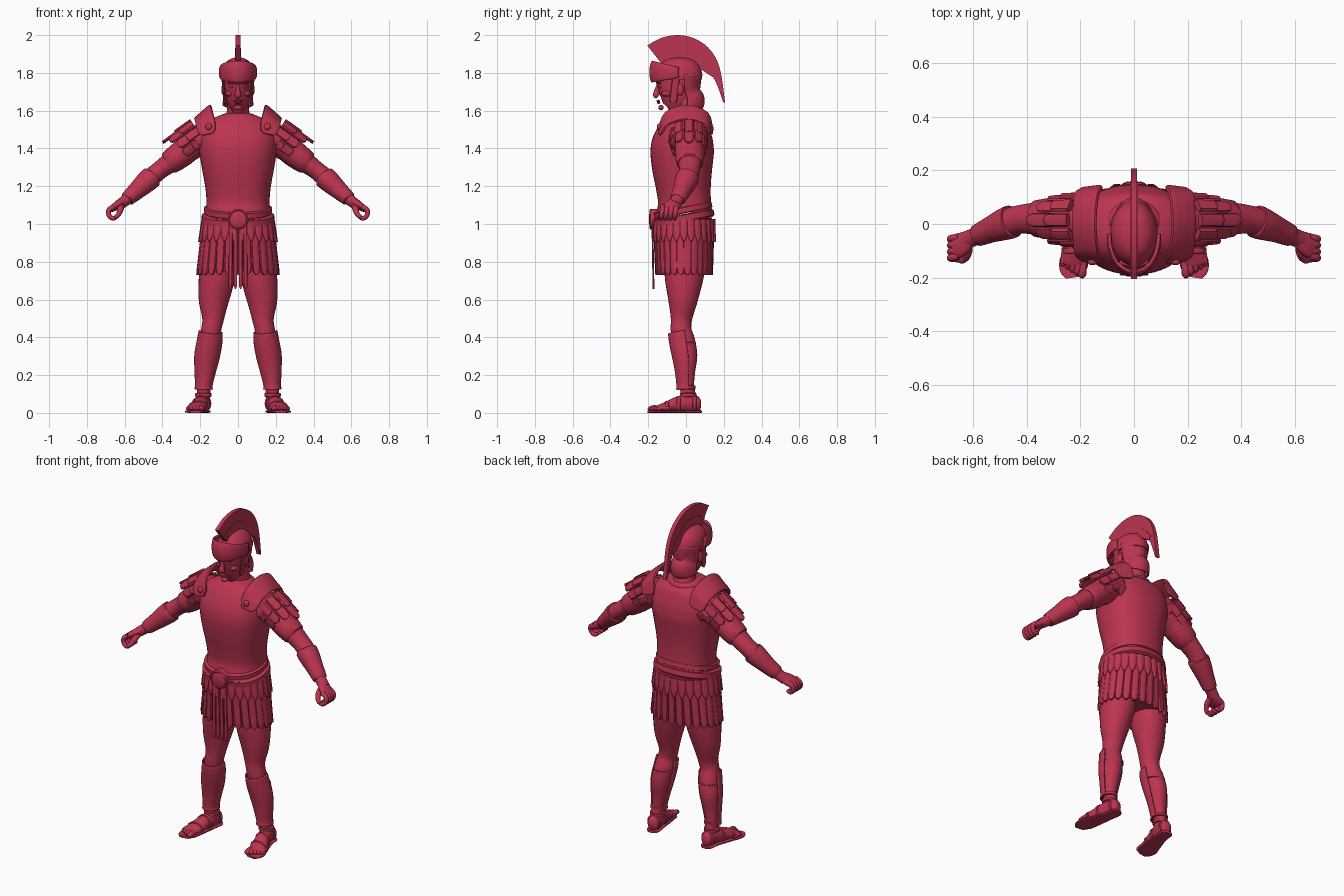
import bpy, bmesh
from math import sin, cos, pi, radians
from mathutils import Vector

X, Y, Z = Vector((1, 0, 0)), Vector((0, 1, 0)), Vector((0, 0, 1))
MAT = bpy.data.materials.new("crimson")
MAT.diffuse_color = (0.5, 0.035, 0.08, 1)


def spline(pts, step):
    if step == 1 or len(pts) < 3:
        return [list(p) for p in pts]
    out = []
    for i in range(len(pts) - 1):
        a, b, c, d = pts[max(i - 1, 0)], pts[i], pts[i + 1], pts[min(i + 2, len(pts) - 1)]
        for k in range(step):
            t = k / step
            out.append([q + .5 * t * (r - p + t * (2*p - 5*q + 4*r - s + t * (3*(q - r) + s - p)))
                        for p, q, r, s in zip(a, b, c, d)])
    return out + [list(pts[-1])]


# loft of (super)ellipse sections (x, y, z, radius along side, other radius)
def tube(secs, side=X, n=28, step=4, p=2, arc=None):
    secs = spline(secs, step)
    cen = [Vector(s[:3]) for s in secs]
    m = n + 1 if arc else n
    a0, a1 = arc or (0, 2 * pi)
    verts, faces = [], []
    for i, s in enumerate(secs):
        t = (cen[min(i + 1, len(cen) - 1)] - cen[max(i - 1, 0)]).normalized()
        a = (side - t * side.dot(t)).normalized()
        b = t.cross(a)
        for k in range(m):
            w = a0 + (a1 - a0) * k / n
            c, d = cos(w), sin(w)
            u = (1 if c > 0 else -1) * abs(c) ** (2 / p)
            v = (1 if d > 0 else -1) * abs(d) ** (2 / p)
            verts.append(cen[i] + a * u * abs(s[3]) + b * v * abs(s[4]))
    for i in range(len(secs) - 1):
        for k in range(n):
            j = (k + 1) % m
            faces.append((i*m + k, i*m + j, i*m + m + j, i*m + m + k))
    if not arc:
        faces += [tuple(range(m)), tuple(range(len(verts) - m, len(verts)))]
    return verts, faces


def ball(x, y, z, rx, ry, rz):
    return tube([(x, y, z + rz * sin(w), rx * cos(w) + 1e-4, ry * cos(w) + 1e-4)
                 for w in (radians(-90 + 18 * i) for i in range(11))], n=16, step=1)


def strip(top, bot, w, th, side, point=.6):
    f = lambda t, k: (*top.lerp(bot, t), w * k, th)
    return tube([f(0, 1), f(.5, 1), f(.86, 1), f(.95, point), f(1, .2)], side, 10, 1, 2.6)


def build(name, parts, mirror=False, solid=0):
    bm = bmesh.new()
    for vs, fs in parts:
        bv = [bm.verts.new(v) for v in vs]
        for f in fs:
            bm.faces.new([bv[i] for i in f])
    bmesh.ops.recalc_face_normals(bm, faces=bm.faces)
    me = bpy.data.meshes.new(name)
    bm.to_mesh(me)
    bm.free()
    me.materials.append(MAT)
    ob = bpy.data.objects.new(name, me)
    bpy.context.collection.objects.link(ob)
    bpy.ops.object.select_all(action='DESELECT')
    ob.select_set(True)
    bpy.context.view_layer.objects.active = ob
    bpy.ops.object.shade_smooth_by_angle(angle=radians(40))
    if solid:
        md = ob.modifiers.new("thickness", 'SOLIDIFY')
        md.thickness, md.offset = solid, 0
    if mirror:
        ob.modifiers.new("mirror", 'MIRROR')
    return ob


# torso armour with neck rim and lower rim
build("cuirass", [
    tube([(0, -.008, 1.06, .172, .148), (0, -.008, 1.12, .167, .14), (0, -.014, 1.2, .174, .146),
          (0, -.02, 1.3, .192, .16), (0, -.02, 1.39, .206, .168), (0, -.012, 1.46, .208, .156),
          (0, -.004, 1.52, .188, .13), (0, 0, 1.555, .135, .108), (0, .003, 1.575, .085, .08)], n=40, p=2.3),
    tube([(0, 0, 1.55, .1, .09), (0, .002, 1.568, .1, .09), (0, .003, 1.582, .08, .076)])])
build("arm_hole_rim", [tube([(.165, .01, 1.455, .09, .105), (.2, .01, 1.43, .088, .1), (.21, .01, 1.42, .08, .09)],
                            Vector((1, 0, 1)))], True)

# belts, buckle and hanging straps
build("belts", [tube([(0, -.014, 1.055, .17, .15), (0, -.015, 1.06, .18, .158), (0, -.02, 1.085, .18, .158),
                      (0, -.021, 1.09, .165, .15)], n=40, step=1, p=2.2),
                tube([(0, -.011, 1.01, .18, .15), (0, -.012, 1.016, .192, .166), (0, -.018, 1.046, .192, .166),
                      (0, -.019, 1.052, .17, .15)], n=40, step=1, p=2.2)])
build("buckle_disc", [tube([(0, -.15, 1.025, .055, .055), (0, -.188, 1.025, .055, .055), (0, -.193, 1.025, .048, .048),
                            (0, -.19, 1.025, .044, .044), (0, -.197, 1.025, .02, .02)], step=1)])
build("hanging_straps", [strip(Vector((x, -.178, 1.01)), Vector((x * 1.08, -.172, .655)), .0095, .005, X, .95)
                         for x in (-.038, -.0127, .0127, .038)])

# skirt: closed lining, long strips, short pointed tongues
build("skirt_lining", [tube([(0, -.012, 1.03, .172, .15), (0, -.01, .9, .19, .148), (0, -.01, .75, .2, .134)], n=40)])
long_strips, tongues = [], []
for i in range(26):
    w = 2 * pi * (i + .5) / 26
    c, s = cos(w), sin(w)
    tan = Vector((-.2 * s, .145 * c, 0))
    long_strips.append(strip(Vector((.178*c, -.012 + .153*s, 1.02)), Vector((.212*c, -.01 + .142*s, .73)),
                             .0215, .011, tan, .85))
    w += pi / 26
    c, s = cos(w), sin(w)
    tan = Vector((-.2 * s, .145 * c, 0))
    top, bot = Vector((.186*c, -.012 + .16*s, 1.025)), Vector((.204*c, -.011 + .163*s, .905))
    tongues.append(tube([(*top.lerp(bot, t), .022 * k, .008) for t, k in
                         ((0, 1), (.5, 1), (.7, .85), (.87, .5), (1, .1))], tan, 10, 1))
build("skirt_strips", long_strips)
build("skirt_tongues", tongues)

# arms with cuffs
AX = Vector((1, 0, 1))
build("arm", [tube([(.13, .015, 1.47, .06, .08), (.2, .02, 1.445, .078, .088), (.28, .02, 1.385, .068, .076),
                    (.36, .02, 1.325, .054, .062), (.42, .018, 1.28, .048, .054), (.47, .005, 1.238, .05, .053),
                    (.53, -.018, 1.182, .043, .044), (.59, -.045, 1.13, .031, .034), (.63, -.062, 1.1, .028, .034)], AX)],
      True)
build("forearm_guard", [tube([(.455, .01, 1.25, .045, .05), (.457, .009, 1.248, .059, .062), (.49, -.003, 1.219, .057, .059),
                              (.54, -.023, 1.173, .047, .048), (.585, -.043, 1.134, .039, .041),
                              (.587, -.044, 1.132, .03, .03)], AX, step=2)], True)
build("tunic_sleeve", [tube([(.25, .02, 1.41, .07, .08), (.3, .02, 1.37, .071, .079), (.365, .02, 1.322, .062, .069),
                             (.368, .02, 1.32, .05, .06)], AX, step=2)], True)

# hands curled into a loose grip
hand = [tube([(.605, -.05, 1.118, .024, .03), (.64, -.072, 1.098, .022, .043), (.67, -.086, 1.08, .016, .045),
              (.68, -.088, 1.072, .008, .03)], AX)]
for y in (-.05, -.074, -.098, -.121):
    hand.append(tube([(.655, y, 1.092, .014, .014), (.683, y - .004, 1.075, .0135, .0135), (.684, y - .008, 1.047, .0125, .0125),
                      (.664, y - .01, 1.03, .012, .012), (.644, y - .012, 1.036, .01, .01), (.64, y - .012, 1.038, .002, .002)],
                     Y, 12, 3))
hand.append(tube([(.618, -.07, 1.1, .016, .016), (.622, -.108, 1.078, .017, .016), (.632, -.13, 1.052, .013, .013),
                  (.648, -.138, 1.036, .011, .011), (.651, -.138, 1.033, .002, .002)], X, 12, 3))
build("hand", hand, True)

# shoulder plates and sleeve strips
build("shoulder_plate", [
    tube([(.16, -.14, 1.475, .03, .006), (.165, -.132, 1.5, .05, .009), (.178, -.095, 1.56, .056, .01),
          (.186, 0, 1.59, .058, .01), (.178, .1, 1.56, .056, .01), (.165, .13, 1.5, .05, .009),
          (.16, .136, 1.48, .03, .006)], Vector((.75, 0, -.66)), 16, 4, 4),
    ball(.155, -.142, 1.515, .018, .012, .018)], True)
D, U = Vector((.82, 0, -.57)), Vector((.57, 0, .82))
sleeve = []
for i in range(7):
    a = radians(-108 + 36 * i)
    nrm = U * cos(a) + Y * sin(a)
    st = Vector((.195, .015, 1.47)) + nrm * .088
    ln = .19 - .06 * abs(sin(a))
    sleeve.append(strip(st, st + D * ln - nrm * .004, .026, .009, D.cross(nrm), .8))
    sleeve.append(strip(st + nrm * .007, st + D * ln * .55 + nrm * .006, .024, .009, D.cross(nrm), .8))
build("sleeve_strips", sleeve, True)

# legs
build("leg", [tube([(.1, 0, .85, .09, .11), (.112, -.01, .72, .095, .103), (.128, -.016, .6, .081, .079),
                    (.132, -.024, .5, .058, .057), (.142, -.026, .44, .053, .055), (.15, -.012, .38, .058, .06),
                    (.164, 0, .3, .057, .06), (.173, .002, .22, .046, .047), (.18, .005, .15, .036, .038),
                    (.182, .01, .1, .035, .04), (.184, .012, .04, .034, .042)])], True)
build("shin_guard", [tube([(.145, -.024, .43, .06, .068), (.15, -.016, .38, .064, .07), (.164, -.004, .3, .064, .066),
                           (.174, 0, .22, .053, .055), (.181, .003, .15, .043, .05), (.182, .004, .125, .045, .053)],
                          arc=(-.25, pi + .25))], True, .008)
build("leg_straps", [tube([(x, y, z + .012, r - .01, r - .01), (x, y, z + .008, r, r), (x, y, z - .008, r, r),
                           (x, y, z - .012, r - .01, r - .01)], step=1)
                     for x, y, z, r in ((.151, -.012, .365, .065), (.181, .007, .135, .044), (.183, .011, .095, .044))], True)

# feet with toes, soles and sandal straps
foot = [tube([(.178, .078, .04, .012, .02), (.18, .064, .042, .032, .038), (.185, .02, .052, .037, .05),
              (.2, -.05, .044, .041, .04), (.216, -.11, .03, .048, .026), (.226, -.15, .024, .047, .016),
              (.229, -.16, .022, .035, .01)])]
for i in range(5):
    x, y, r = .192 + .018 * i, -.196 + .011 * i, .0145 - .0012 * i
    foot.append(tube([(x - .004, y + .065, .024, r, r), (x, y + .025, .026, r, r), (x + .002, y + .004, .021, r, r * .85),
                      (x + .003, y - .006, .018, r * .4, r * .3)], X, 12, 3))
build("foot", foot, True)
build("sandal_sole", [tube([(.18, .082, .007, .02, .007), (.182, .06, .007, .038, .007), (.19, 0, .007, .038, .007),
                            (.21, -.09, .007, .048, .007), (.228, -.16, .007, .053, .007), (.225, -.2, .007, .03, .007)],
                           p=4)], True)
build("sandal_straps", [tube([(x, y + .011, z, a - .006, b - .006), (x, y + .008, z, a, b), (x, y - .008, z, a, b),
                              (x, y - .011, z, a - .006, b - .006)], step=1)
                        for x, y, z, a, b in ((.198, -.04, .045, .047, .045), (.213, -.1, .032, .052, .032),
                                              (.183, .045, .05, .042, .047))], True)

# head and neck
build("neck", [tube([(0, .02, 1.53, .085, .075), (0, .008, 1.59, .06, .062), (0, -.012, 1.7, .056, .065)])])
build("head", [tube([(0, -.09, 1.603, .014, .025), (0, -.082, 1.61, .032, .047), (0, -.065, 1.64, .053, .076),
                     (0, -.05, 1.68, .066, .101), (0, -.04, 1.73, .072, .116), (0, -.04, 1.8, .074, .115),
                     (0, -.04, 1.85, .05, .07)]),
               tube([(0, -.143, 1.735, .008, .012), (0, -.153, 1.705, .012, .016), (0, -.158, 1.682, .018, .017),
                     (0, -.15, 1.672, .013, .01)], n=14),
               ball(0, -.147, 1.652, .026, .009, .006), ball(0, -.145, 1.642, .022, .009, .006),
               ball(0, -.132, 1.616, .022, .014, .014), ball(0, -.142, 1.748, .055, .018, .009)])
build("eyes_and_ears", [ball(.03, -.136, 1.727, .015, .01, .008), ball(.077, -.03, 1.712, .011, .018, .032),
                        ball(.046, -.1, 1.69, .02, .03, .016)], True)

# helmet: dome, brow band, neck guard, cheek straps
build("helmet_dome", [tube([(0, -.035, 1.765, .088, .12), (0, -.035, 1.8, .088, .12), (0, -.035, 1.84, .076, .104),
                            (0, -.035, 1.87, .048, .07), (0, -.035, 1.884, .006, .01)])])
build("helmet_brow_band", [tube([(0, -.05, 1.83, .09, .128), (0, -.052, 1.818, .094, .134), (0, -.052, 1.79, .094, .134),
                                 (0, -.05, 1.775, .09, .128)], arc=(-.1, pi + .1))], solid=.014)
build("helmet_neck_guard", [tube([(0, -.03, 1.79, .088, .112), (0, -.025, 1.73, .08, .09), (0, -.02, 1.69, .073, .092),
                                  (0, -.012, 1.655, .076, .106), (0, -.015, 1.635, .08, .1)],
                                 arc=(pi + .2, 2 * pi - .2))], solid=.01)
build("cheek_guard", [strip(Vector((.083, -.05, 1.79)), Vector((.07, -.07, 1.635)), .02, .006, Y, .7)], True)


# crest: flat plume and its holder
def plate(outer, inner, half):
    o, i = spline(outer, 5), spline(inner, 5)
    n = len(o)
    verts = [Vector((x, y, z)) for x in (-half, half) for y, z in o + i]
    faces = []
    for k in range(n - 1):
        a, b, c, d = k, k + 1, n + k + 1, n + k
        faces += [(a, b, c, d), tuple(v + 2*n for v in (d, c, b, a)),
                  (a, b, b + 2*n, a + 2*n), (d, c, c + 2*n, d + 2*n)]
    faces += [(0, n, 3*n, 2*n), (n - 1, 2*n - 1, 4*n - 1, 3*n - 1)]
    return verts, faces


outer = [(-.205, 1.945), (-.13, 1.985), (-.04, 2.0), (.05, 1.98), (.13, 1.92), (.18, 1.82), (.207, 1.643)]
inner = [(-.13, 1.85), (-.085, 1.865), (-.035, 1.875), (.015, 1.865), (.07, 1.825), (.145, 1.775), (.197, 1.645)]
mid = [(o[0] * .45 + i[0] * .55, o[1] * .45 + i[1] * .55) for o, i in zip(outer, inner)]
build("crest_plume", [plate(outer, inner, .012)])
build("crest_holder", [plate(mid[:6], inner[:6], .015)])
